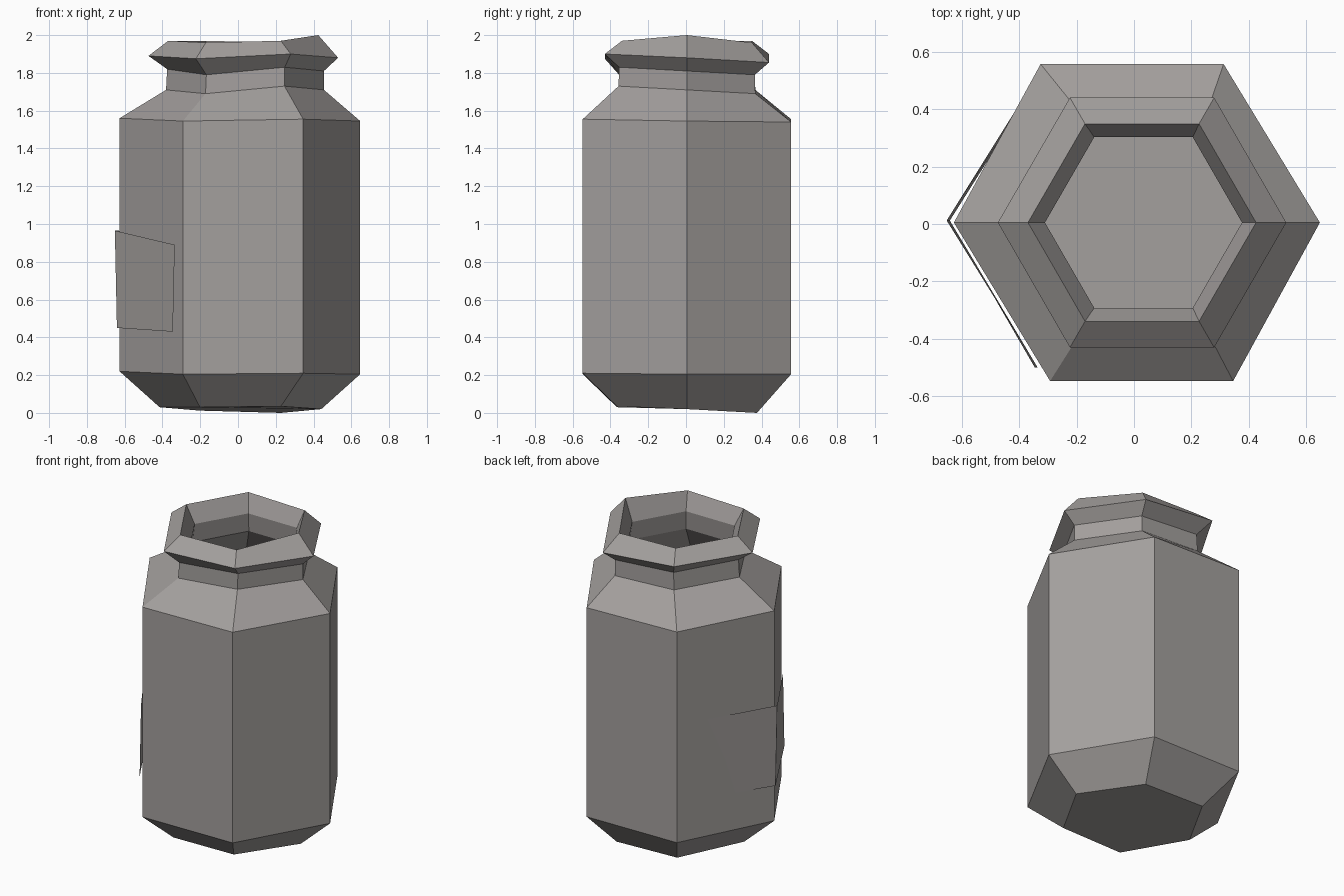
import bpy
import bmesh
from math import cos, sin, pi

if "Cube" in bpy.data.objects:
    bpy.data.objects.remove(bpy.data.objects["Cube"], do_unlink=True)

SIDES = 6

grey = bpy.data.materials.new("warm_grey")
grey.use_nodes = True
colour = (0.37, 0.35, 0.34, 1)
grey.diffuse_color = colour
grey.node_tree.nodes["Principled BSDF"].inputs["Base Color"].default_value = colour


def finish(name, bm):
    mesh = bpy.data.meshes.new(name)
    bm.to_mesh(mesh)
    bm.free()
    mesh.materials.append(grey)
    obj = bpy.data.objects.new(name, mesh)
    bpy.context.collection.objects.link(obj)
    return obj


def ring(bm, centre, radius, heights, shear=0.0):
    """One slightly crooked hexagon; heights start at +x and run through +y."""
    if not isinstance(heights, tuple):
        heights = (heights,) * SIDES
    verts = []
    for i, z in enumerate(heights):
        a = 2 * pi * i / SIDES
        y = radius * sin(a)
        verts.append(bm.verts.new((centre + radius * cos(a) - shear * y, y + 0.005, z)))
    return verts


# Jar: outside from base to rim, then inside from throat to floor
profile = [
    (0.013, 0.428, (0.02, 0.0, 0.012, 0.03, 0.03, 0.035)),
    (0.01, 0.637, (0.205, 0.205, 0.21, 0.22, 0.205, 0.21), 0.03),
    (0.01, 0.637, (1.545, 1.54, 1.555, 1.56, 1.545, 1.555), 0.03),
    (0.037, 0.418, (1.71, 1.69, 1.71, 1.71, 1.69, 1.73)),
    (0.04, 0.415, (1.81, 1.79, 1.82, 1.82, 1.79, 1.83)),
    (0.028, 0.502, (1.88, 1.855, 1.9, 1.89, 1.875, 1.9)),
    (0.028, 0.397, (2.0, 1.96, 1.97, 1.97, 1.96, 1.97)),
    (0.033, 0.343, 1.86),
    (0.035, 0.36, 1.74),
    (0.01, 0.585, 1.52, 0.03),
    (0.01, 0.585, 0.24, 0.03),
    (0.013, 0.4, 0.08),
]
bm = bmesh.new()
rings = [ring(bm, *step) for step in profile]
for low, high in zip(rings, rings[1:]):
    for i in range(SIDES):
        j = (i + 1) % SIDES
        bm.faces.new((low[i], low[j], high[j], high[i]))
bm.faces.new(rings[0][::-1])
bm.faces.new(rings[-1])
bmesh.ops.recalc_face_normals(bm, faces=bm.faces)
finish("jar", bm)

# Crooked label folded around the corner on the right side
bm = bmesh.new()
top = [(-0.335, -0.5, 0.89), (-0.652, 0.012, 0.965), (-0.347, 0.5, 0.955)]
bottom = [(-0.345, -0.5, 0.43), (-0.641, 0.012, 0.45), (-0.333, 0.5, 0.45)]
upper = [bm.verts.new(p) for p in top]
lower = [bm.verts.new(p) for p in bottom]
for i in range(2):
    bm.faces.new((lower[i + 1], lower[i], upper[i], upper[i + 1]))
finish("label", bm)
